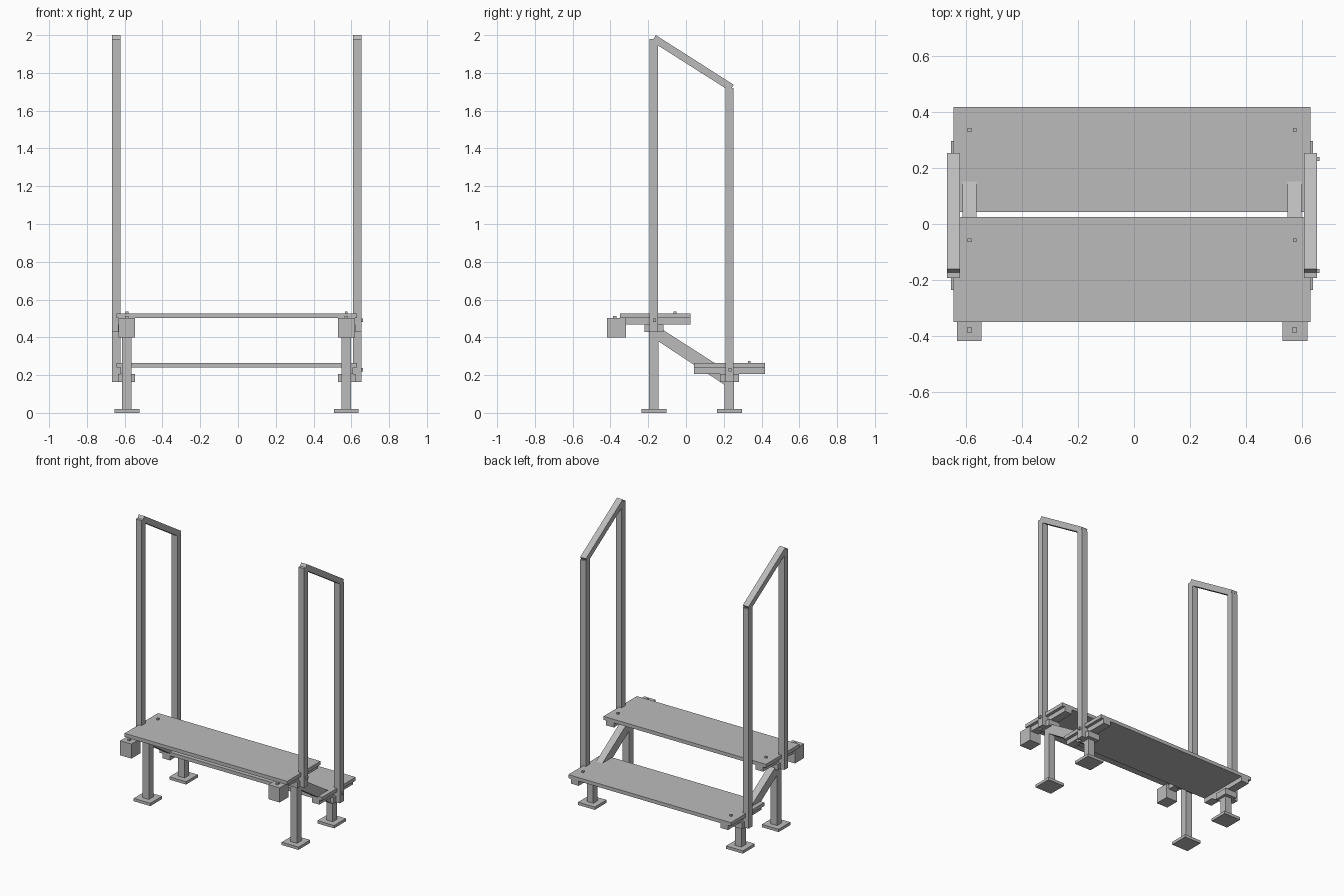
import bpy
import bmesh
from mathutils import Vector

if "Cube" in bpy.data.objects:
    bpy.data.objects.remove(bpy.data.objects["Cube"])

grey = bpy.data.materials.new("plain grey")
grey.use_nodes = True
colour = (0.5, 0.5, 0.5, 1)
grey.diffuse_color = colour
grey.node_tree.nodes["Principled BSDF"].inputs["Base Color"].default_value = colour

MID = -0.007  # centre plane between the two side frames


def prism(name, x0, x1, outline):
    """Extrude a closed (y, z) outline from x0 to x1."""
    bm = bmesh.new()
    face = bm.faces.new([bm.verts.new((x0, y, z)) for y, z in outline])
    moved = bmesh.ops.extrude_face_region(bm, geom=[face])["geom"]
    bmesh.ops.translate(bm, vec=Vector((x1 - x0, 0, 0)),
                        verts=[g for g in moved if isinstance(g, bmesh.types.BMVert)])
    bmesh.ops.recalc_face_normals(bm, faces=bm.faces)
    mesh = bpy.data.meshes.new(name)
    bm.to_mesh(mesh)
    bm.free()
    mesh.materials.append(grey)
    obj = bpy.data.objects.new(name, mesh)
    bpy.context.collection.objects.link(obj)
    return obj


def box(name, x, y, z):
    return prism(name, x[0], x[1], [(y[0], z[0]), (y[1], z[0]), (y[1], z[1]), (y[0], z[1])])


def bolt(name, x, y, z, size=0.007):
    return box(name, (x - size, x + size), (y - size, y + size), (z - 0.01, z + 0.011))


# Step boards: y range, top height, leg centre and post top for each
steps = {
    "upper": dict(y=(-0.35, 0.025), top=0.527, leg=-0.17, post=1.98),
    "lower": dict(y=(0.043, 0.418), top=0.264, leg=0.23, post=1.72),
}
for step, s in steps.items():
    box(step + "_step_board", (MID - 0.637, MID + 0.637), s["y"], (s["top"] - 0.025, s["top"]))

for side, sign in (("left", 1), ("right", -1)):
    def span(inner, outer):
        return sorted((MID + sign * inner, MID + sign * outer))

    bolt_x = MID + sign * 0.581
    for step, s in steps.items():
        tag = f"{side}_{step}_"
        y, top = s["leg"], s["top"]
        # Leg, foot plate, bearing block and beam
        box(tag + "foot_plate", span(0.515, 0.646), (y - 0.066, y + 0.066), (0, 0.02))
        box(tag + "leg", span(0.556, 0.606), (y - 0.025, y + 0.025), (0.02, top - 0.1))
        box(tag + "bearing_block", span(0.537, 0.629), (y - 0.05, y + 0.05), (top - 0.1, top - 0.058))
        box(tag + "beam", span(0.556, 0.615), s["y"], (top - 0.058, top - 0.025))
        # Upright handrail post
        box(tag + "post", span(0.615, 0.66), (y - 0.022, y + 0.022), (top - 0.1, s["post"]))
        bolt(tag + "board_bolt", bolt_x, s["y"][1] - 0.083, top)
        if side == "left":
            box(tag + "post_bolt", span(0.655, 0.67), (y - 0.005, y + 0.01), (top - 0.045, top - 0.027))

    # Sloping handrail
    prism(side + "_handrail", *span(0.615, 0.66),
          [(-0.16, 2.0), (0.253, 1.737), (0.232, 1.704), (-0.181, 1.966)])
    # Diagonal brace between the legs
    prism(side + "_brace", *span(0.556, 0.606),
          [(-0.145, 0.454), (0.205, 0.23), (0.205, 0.148), (-0.145, 0.378)])
    # Front block on the end of the upper beam
    box(side + "_front_block", span(0.537, 0.626), (-0.417, -0.317), (0.4, 0.503))
    bolt(side + "_front_bolt", bolt_x, -0.378, 0.503, 0.009)
